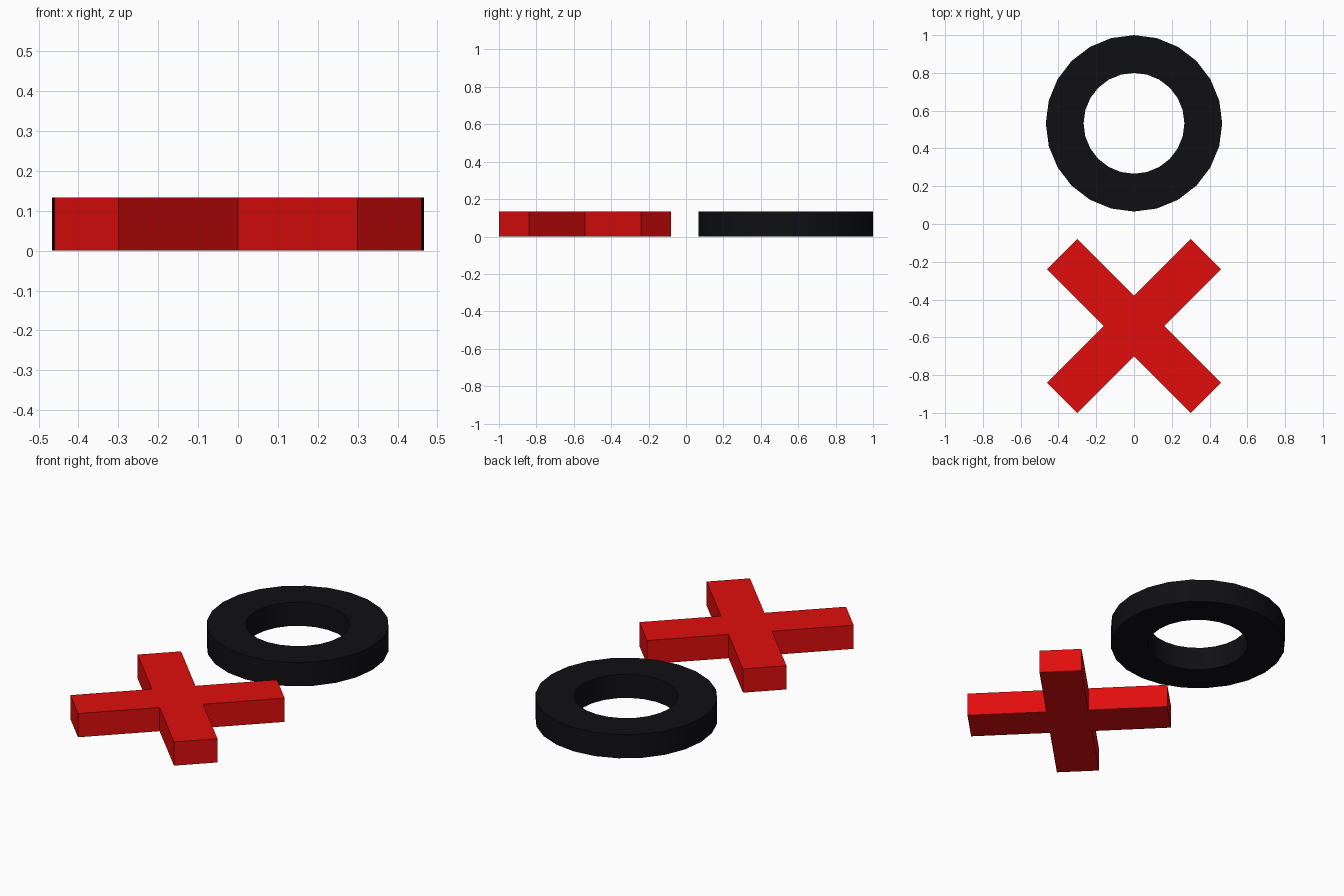
import bpy, bmesh, math

if "Cube" in bpy.data.objects:
    bpy.data.objects.remove(bpy.data.objects["Cube"])

HEIGHT = 0.134


def material(name, color):
    mat = bpy.data.materials.new(name)
    mat.diffuse_color = color
    mat.use_nodes = True
    mat.node_tree.nodes["Principled BSDF"].inputs["Base Color"].default_value = mat.diffuse_color
    return mat


def finish(name, bm, loc, mat):
    bmesh.ops.recalc_face_normals(bm, faces=bm.faces)
    mesh = bpy.data.meshes.new(name)
    bm.to_mesh(mesh)
    bm.free()
    obj = bpy.data.objects.new(name, mesh)
    obj.location = loc
    mesh.materials.append(mat)
    bpy.context.collection.objects.link(obj)
    return obj


red = material("red", (0.75, 0.004, 0.004, 1))
black = material("black", (0.005, 0.005, 0.007, 1))

# Cross piece: one quarter outline repeated around the centre, then extruded
bm = bmesh.new()
outline = []
for i in range(4):
    c, s = round(math.cos(i * math.pi / 2)), round(math.sin(i * math.pi / 2))
    for x, y in ((0.16, 0), (0.46, 0.30), (0.30, 0.46)):
        outline.append(bm.verts.new((x * c - y * s, x * s + y * c, 0)))
base = bm.faces.new(outline)
top = bmesh.ops.extrude_face_region(bm, geom=[base])
bmesh.ops.translate(bm, vec=(0, 0, HEIGHT),
                    verts=[v for v in top["geom"] if isinstance(v, bmesh.types.BMVert)])
finish("cross_piece", bm, (0, -0.54, 0), red)

# Ring piece: rectangular section spun around the centre in 24 steps
bm = bmesh.new()
section = [bm.verts.new((x, 0, z)) for x, z in
           ((0.267, 0), (0.467, 0), (0.467, HEIGHT), (0.267, HEIGHT))]
edges = [bm.edges.new((section[i], section[(i + 1) % 4])) for i in range(4)]
bmesh.ops.spin(bm, geom=section + edges, cent=(0, 0, 0), axis=(0, 0, 1),
               angle=math.tau, steps=24, use_merge=True)
bmesh.ops.remove_doubles(bm, verts=bm.verts, dist=0.0001)
ring = finish("ring_piece", bm, (0, 0.533, 0), black)
bpy.context.view_layer.objects.active = ring
ring.select_set(True)
bpy.ops.object.shade_smooth_by_angle(angle=math.radians(30))
